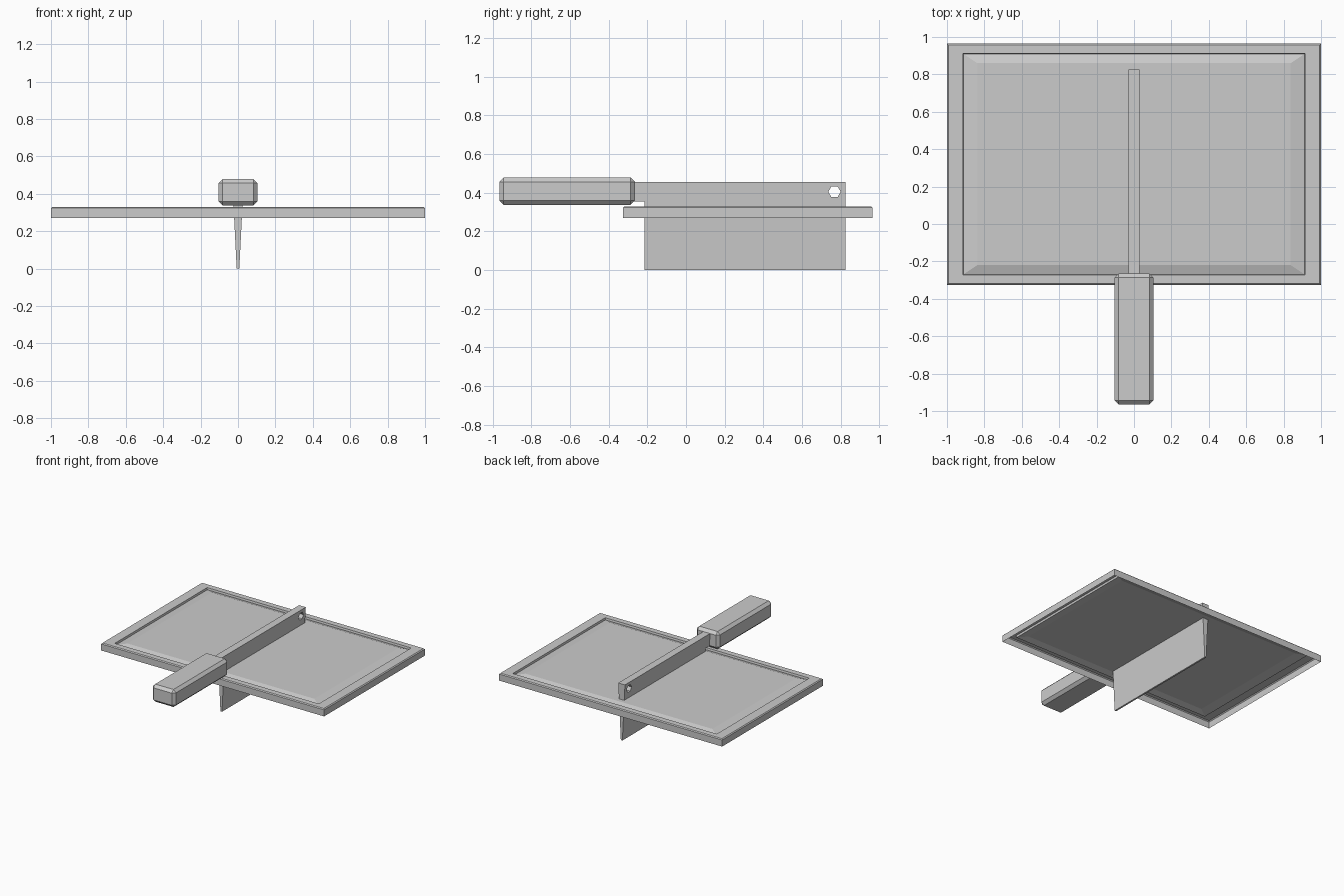
import bpy, bmesh, math

if "Cube" in bpy.data.objects:
    bpy.data.objects.remove(bpy.data.objects["Cube"])


def make_object(name, bm, recalc=True):
    if recalc:
        bmesh.ops.recalc_face_normals(bm, faces=bm.faces)
    mesh = bpy.data.meshes.new(name)
    bm.to_mesh(mesh)
    bm.free()
    obj = bpy.data.objects.new(name, mesh)
    bpy.context.collection.objects.link(obj)
    return obj


# Cutting board: open-bottomed shell lofted through rectangular rings
BOARD_Y = 0.32
rings = [  # half width, half depth, height
    (1.0, 0.645, 0.27),
    (1.0, 0.645, 0.323),
    (0.993, 0.638, 0.33),
    (0.915, 0.592, 0.33),   # juice groove: steep outer wall, sloped inner side
    (0.912, 0.589, 0.314),
    (0.838, 0.54, 0.33),
]
bm = bmesh.new()
loops = [[bm.verts.new((sx * w, BOARD_Y + sy * d, z))
          for sx, sy in ((-1, -1), (1, -1), (1, 1), (-1, 1))]
         for w, d, z in rings]
for a, b in zip(loops, loops[1:]):
    for i in range(4):
        j = (i + 1) % 4
        bm.faces.new((a[i], a[j], b[j], b[i]))
bm.faces.new(loops[-1])
make_object("cutting_board", bm, recalc=False)

# Cleaver blade: side profile with a tang, thick spine tapering to the edge
profile = [(-0.215, 0), (0.825, 0), (0.825, 0.457), (-0.29, 0.457),
           (-0.29, 0.355), (-0.215, 0.355)]
bm = bmesh.new()
sides = [[bm.verts.new((s * (0.007 + 0.023 * z / 0.457), y, z)) for y, z in profile]
         for s in (-1, 1)]
for side in sides:
    bm.faces.new(side)
for i in range(len(profile)):
    j = (i + 1) % len(profile)
    bm.faces.new((sides[0][i], sides[0][j], sides[1][j], sides[1][i]))
blade = make_object("cleaver_blade", bm)

# Hexagonal hanging hole
bpy.ops.mesh.primitive_cylinder_add(vertices=6, radius=0.032, depth=0.3,
                                    location=(0, 0.768, 0.405),
                                    rotation=(0, math.pi / 2, 0))
cutter = bpy.context.object
cutter.name = "hole_cutter"
cutter.hide_render = True
cutter.display_type = 'WIRE'
hole = blade.modifiers.new("hole", 'BOOLEAN')
hole.operation = 'DIFFERENCE'
hole.solver = 'EXACT'
hole.object = cutter

# Handle: chamfered block
bm = bmesh.new()
bmesh.ops.create_cube(bm, size=1)
for v in bm.verts:
    v.co.x *= 0.208
    v.co.y = v.co.y * 0.70 - 0.615
    v.co.z = v.co.z * 0.142 + 0.408
handle = make_object("cleaver_handle", bm)
chamfer = handle.modifiers.new("chamfer", 'BEVEL')
chamfer.width = 0.022
chamfer.segments = 1
